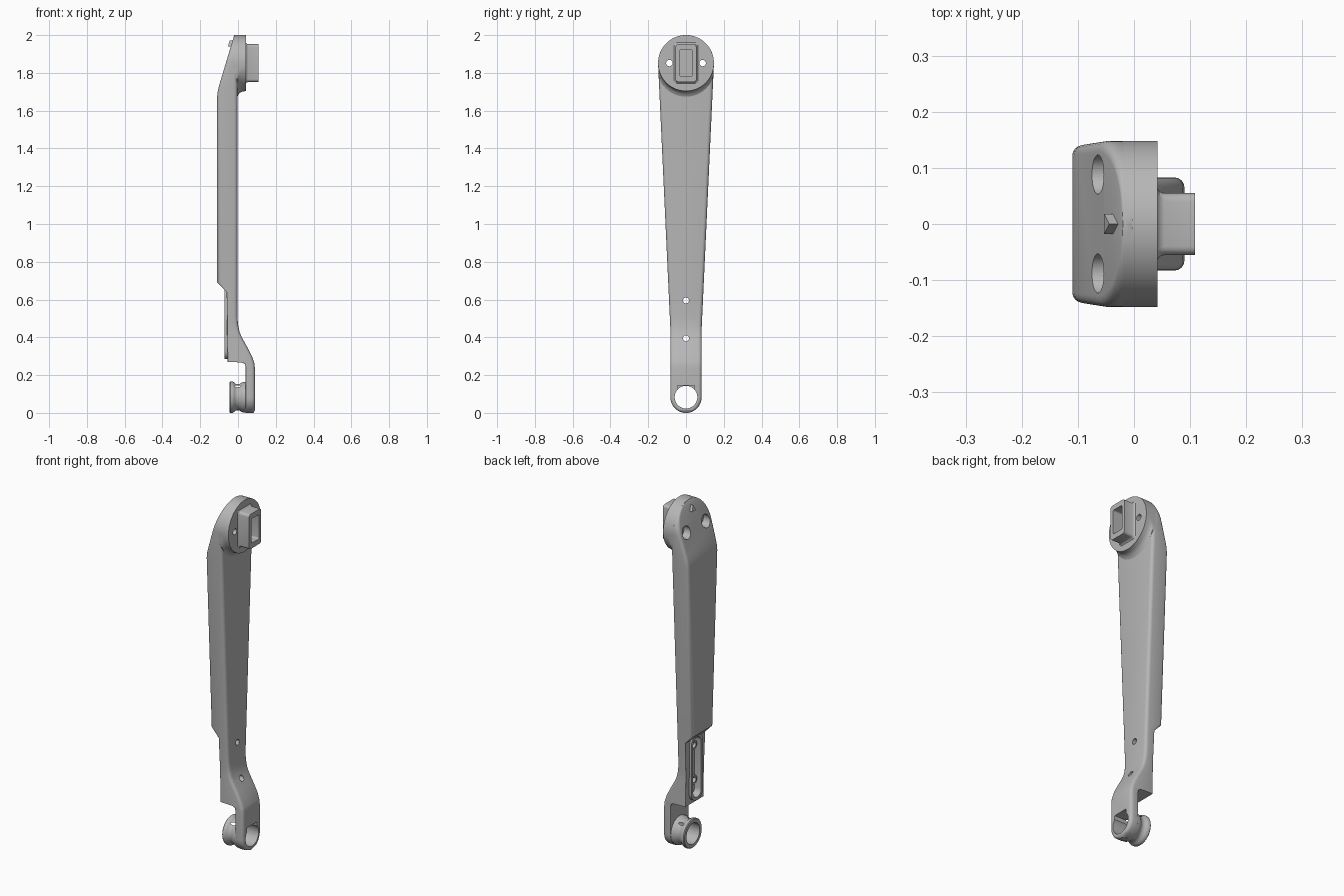
import bpy, bmesh
from math import sin, cos, pi, sqrt, radians

old = bpy.data.objects.get("Cube")
if old:
    bpy.data.objects.remove(old, do_unlink=True)

grey = bpy.data.materials.new("plain grey")
grey.use_nodes = True
GREY = (0.47, 0.47, 0.47, 1)
grey.diffuse_color = GREY
grey.node_tree.nodes["Principled BSDF"].inputs["Base Color"].default_value = GREY

TOP, HEAD_R = 1.852, 0.148      # head centre height and radius
FOOT, FOOT_R = 0.083, 0.083     # foot ring centre height and radius


def loft(name, rings, closed=False):
    """Skin a list of equal point rings; cap the ends or close into a tube."""
    bm = bmesh.new()
    loops = [[bm.verts.new(p) for p in ring] for ring in rings]
    n = len(loops[0])
    pairs = list(zip(loops, loops[1:]))
    if closed:
        pairs.append((loops[-1], loops[0]))
    else:
        bm.faces.new(loops[0][::-1])
        bm.faces.new(loops[-1])
    for a, b in pairs:
        for i in range(n):
            j = (i + 1) % n
            bm.faces.new((a[i], a[j], b[j], b[i]))
    bmesh.ops.recalc_face_normals(bm, faces=bm.faces)
    mesh = bpy.data.meshes.new(name)
    bm.to_mesh(mesh)
    bm.free()
    mesh.materials.append(grey)
    ob = bpy.data.objects.new(name, mesh)
    bpy.context.collection.objects.link(ob)
    return ob


def rounded(u0, u1, v0, v1, r0, r1, n=5):
    """Rounded rectangle; r0 rounds the u0 corners and r1 the u1 corners."""
    pts = []
    corners = ((u1, v1, r1, 1, 1), (u0, v1, r0, -1, 1),
               (u0, v0, r0, -1, -1), (u1, v0, r1, 1, -1))
    for k, (u, v, r, su, sv) in enumerate(corners):
        for i in range(n):
            a = (k + i / (n - 1)) * pi / 2
            pts.append((u - su * r + r * cos(a), v - sv * r + r * sin(a)))
    return pts


def plate(name, x0, x1, half, z0, z1, r):
    outline = rounded(-half, half, z0, z1, r, r)
    return loft(name, [[(x, y, z) for y, z in outline] for x in (x0, x1)])


def circle(x, r, y, z, n=48):
    return [(x, y + r * cos(2 * pi * i / n), z + r * sin(2 * pi * i / n)) for i in range(n)]


def rod(name, x0, x1, r, y, z):
    return loft(name, [circle(x0, r, y, z), circle(x1, r, y, z)])


def cut(ob, cutters):
    bpy.context.view_layer.objects.active = ob
    for c in cutters:
        c.hide_render = True
        m = ob.modifiers.new("cut", "BOOLEAN")
        m.operation, m.solver, m.object = "DIFFERENCE", "EXACT", c
        bpy.ops.object.modifier_apply(modifier=m.name)


def lerp(table, z):
    for (z0, v0), (z1, v1) in zip(table, table[1:]):
        if z <= z1:
            return v0 + (v1 - v0) * max(0, z - z0) / (z1 - z0)
    return table[-1][1]


# Arm silhouettes: outer (-x) side, inner (+x) side, half width
OUTER = [(0, .04), (.245, .04), (.26, .035), (.267, .022), (.27, -.055), (.64, -.06),
         (.69, -.11), (1.68, -.11), (1.71, -.106), (1.74, -.098), (2, -.02)]
INNER = [(0, .082), (.015, .09), (.23, .09), (.26, .087), (.3, .074), (.35, .048),
         (.4, .02), (.43, .008), (.47, 0), (.51, -.003), (2, -.003)]
WIDTH = [(FOOT, .083), (.45, .083), (TOP, HEAD_R)]


def half_width(z):
    if z < FOOT:
        return max(.012, sqrt(max(0, FOOT_R ** 2 - (z - FOOT) ** 2)))
    if z > TOP:
        return max(.012, sqrt(max(0, HEAD_R ** 2 - (z - TOP) ** 2)))
    return lerp(WIDTH, z)


levels = {z for z, _ in OUTER + INNER + WIDTH}
for i in range(13):
    c = cos(i / 12 * pi / 2)
    levels |= {round(FOOT - FOOT_R * c, 4), round(TOP + HEAD_R * c, 4)}

rings = []
for z in sorted(levels):
    x0, x1, w = lerp(OUTER, z), lerp(INNER, z), half_width(z)
    lim = min(w * .8, (x1 - x0) * .4)
    r0 = min(lim, .018 if z > .66 else .004)
    r1 = min(lim, .018)
    rings.append([(x, y, z) for x, y in rounded(x0, x1, -w, w, r0, r1)])
arm = loft("arm", rings)

# Round mounting head with a fillet flowing down into the arm
rings = []
for x, flare in ((-.02, .03), (-.003, .03), (.004, .017), (.012, .009), (.022, .003), (.042, 0)):
    ring = []
    for i in range(72):
        a = 2 * pi * i / 72
        r = HEAD_R + flare * max(0, -sin(a))
        z = TOP + r * sin(a)
        w = half_width(z) if z < TOP else HEAD_R
        ring.append((x, max(-w, min(w, r * cos(a))), z))
    rings.append(ring)
head = loft("mounting_head", rings)

# Rectangular socket on the head
rings = []
for x, grow in ((.03, .008), (.042, .008), (.046, .003), (.054, 0), (.109, 0)):
    o = rounded(-.055 - grow, .055 + grow, TOP - .1 - grow, TOP + .1 + grow, .015, .015)
    rings.append([(x, y, z) for y, z in o])
socket = loft("socket", rings)
pocket = plate("socket_cutter", .05, .2, .035, TOP - .07, TOP + .07, .008)

# Screw holes through the head, with wide counterbores outside
screws = []
for y in (-.088, .088):
    screws.append(rod("screw_cutter", -.3, .3, .017, y, TOP))
    screws.append(rod("counterbore_cutter", -.3, -.025, .035, y, TOP))

# Raised rim and sunk channel on the lower outer face
rim = plate("channel_rim", -.071, -.05, .052, .285, .66, .045)
channel = plate("channel_cutter", -.2, -.03, .036, .3, .645, .034)
pins = [rod("pin_cutter", -.3, .3, .016, 0, z) for z in (.395, .595)]
collars = [rod("hole_collar", -.052, -.025, .026, 0, z) for z in (.395, .595)]

# Grooved roller below the step
profile = [(-.045, .06), (-.045, .079), (-.041, .083), (-.028, .083), (-.02, .078),
           (-.012, .071), (0, .069), (.01, .071), (.018, .077), (.028, .081),
           (.045, .081), (.045, .06)]
roller = loft("roller", [circle(x, r, 0, FOOT) for x, r in profile], closed=True)
bore = rod("bore_cutter", -.3, .3, .06, 0, FOOT)
notch = plate("notch_cutter", -.03, .3, .045, FOOT, .145, .003)

cut(arm, screws + [channel] + pins + [bore, notch])
cut(head, screws)
cut(socket, [pocket])
cut(rim, [channel])
cut(roller, [notch])
for c in collars:
    cut(c, pins)

# Small pointer on the sloped top
tri = [(.0, .026), (-.018, -.004), (.018, -.004)]
pointer = loft("pointer", [[(x - .3 * v, u, 1.945 + v) for u, v in tri] for x in (-.052, -.02)])
for v in pointer.data.vertices:
    v.co.x += .6 * (v.co.z - 1.945)

for c in screws + pins + [pocket, channel, bore, notch]:
    bpy.data.objects.remove(c, do_unlink=True)

bpy.ops.object.select_all(action="DESELECT")
for ob in [arm, head, socket, rim, roller, pointer] + collars:
    ob.select_set(True)
bpy.context.view_layer.objects.active = arm
bpy.ops.object.shade_smooth_by_angle(angle=radians(32))
